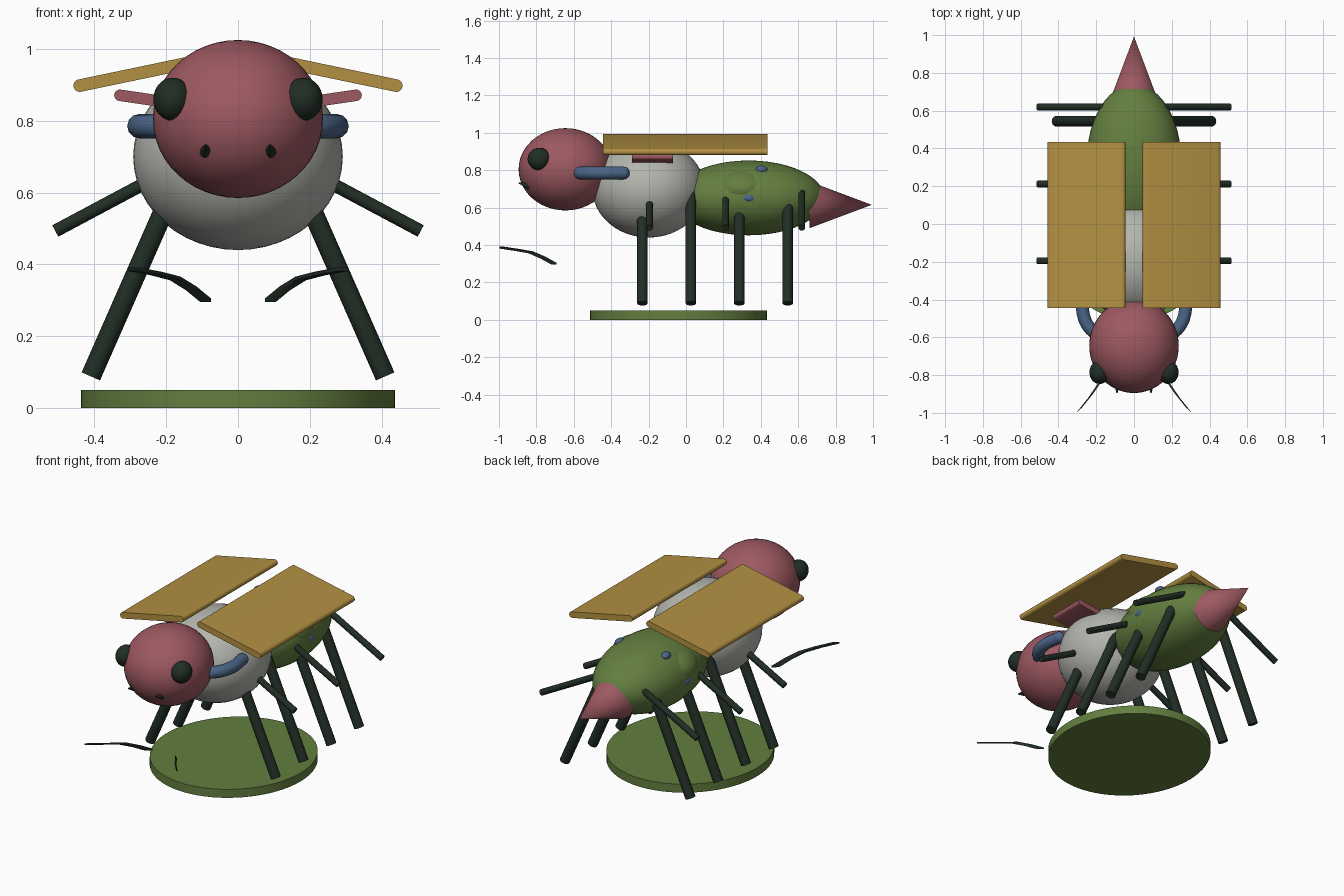
import bpy, bmesh, math
from mathutils import Vector

cube = bpy.data.objects.get("Cube")
if cube:
    bpy.data.objects.remove(cube, do_unlink=True)


def material(name, rgb):
    m = bpy.data.materials.new(name)
    m.use_nodes = True
    col = (*rgb, 1)
    m.diffuse_color = col
    for n in m.node_tree.nodes:
        if n.type == "BSDF_PRINCIPLED":
            n.inputs["Base Color"].default_value = col
            n.inputs["Roughness"].default_value = 0.8
    return m


ROSE = material("dusty rose", (0.34, 0.10, 0.12))
GOLD = material("ochre gold", (0.45, 0.28, 0.055))
GREY = material("pale grey", (0.45, 0.46, 0.42))
GREEN = material("moss green", (0.125, 0.21, 0.05))
DARK = material("dark green black", (0.015, 0.027, 0.018))
BLUE = material("slate blue", (0.07, 0.13, 0.245))
SIDES = (("left", 1), ("right", -1))


def finish(name, bm, mat, smooth=True):
    bmesh.ops.recalc_face_normals(bm, faces=bm.faces)
    me = bpy.data.meshes.new(name)
    bm.to_mesh(me)
    bm.free()
    me.materials.append(mat)
    ob = bpy.data.objects.new(name, me)
    bpy.context.collection.objects.link(ob)
    if smooth:
        bpy.ops.object.select_all(action="DESELECT")
        ob.select_set(True)
        bpy.context.view_layer.objects.active = ob
        bpy.ops.object.shade_smooth_by_angle(angle=math.radians(35))
    return ob


def ellipsoid(name, centre, radii, mat, seg=40):
    bm = bmesh.new()
    bmesh.ops.create_uvsphere(bm, u_segments=seg, v_segments=seg // 2, radius=1)
    bmesh.ops.scale(bm, vec=radii, verts=bm.verts)
    bmesh.ops.translate(bm, vec=centre, verts=bm.verts)
    return finish(name, bm, mat)


def rod(name, a, b, r1, r2, mat, seg=20):
    """Cylinder or cone from point a to point b."""
    a, b = Vector(a), Vector(b)
    bm = bmesh.new()
    bmesh.ops.create_cone(bm, cap_ends=True, segments=seg, radius1=r1,
                          radius2=r2, depth=(b - a).length)
    rot = (b - a).to_track_quat("Z", "Y").to_matrix()
    bmesh.ops.rotate(bm, matrix=rot, verts=bm.verts)
    bmesh.ops.translate(bm, vec=(a + b) / 2, verts=bm.verts)
    return finish(name, bm, mat)


def rounded_plate(name, inner, outer, r, y0, y1, mat):
    """Slab with round long edges; inner and outer are (x, z) edge centres."""
    a, b = Vector(inner), Vector(outer)
    ang = math.atan2(b.y - a.y, b.x - a.x)
    bm = bmesh.new()
    ring = []
    for c, start in ((b, ang - math.pi / 2), (a, ang + math.pi / 2)):
        for i in range(9):
            t = start + math.pi * i / 8
            ring.append(bm.verts.new((c.x + r * math.cos(t), y0, c.y + r * math.sin(t))))
    face = bm.faces.new(ring)
    ext = bmesh.ops.extrude_face_region(bm, geom=[face])["geom"]
    bmesh.ops.translate(bm, vec=(0, y1 - y0, 0),
                        verts=[v for v in ext if isinstance(v, bmesh.types.BMVert)])
    return finish(name, bm, mat)


def tube(name, points, r, mat):
    cu = bpy.data.curves.new(name, "CURVE")
    cu.dimensions = "3D"
    cu.bevel_depth = r
    cu.bevel_resolution = 4
    cu.use_fill_caps = True
    sp = cu.splines.new("BEZIER")
    sp.bezier_points.add(len(points) - 1)
    for bp, p in zip(sp.bezier_points, points):
        bp.co = p
        bp.handle_left_type = bp.handle_right_type = "AUTO"
    cu.materials.append(mat)
    ob = bpy.data.objects.new(name, cu)
    bpy.context.collection.objects.link(ob)
    return ob


def ribbon(name, points, across, thick, mat):
    """Thin flat strip following points, widened along the across vector."""
    bm = bmesh.new()
    rows = [[bm.verts.new(Vector(p) + across * s + Vector((0, 0, h)))
             for s, h in ((-1, -thick), (1, -thick), (1, thick), (-1, thick))]
            for p in points]
    for p, q in zip(rows, rows[1:]):
        for i in range(4):
            j = (i + 1) % 4
            bm.faces.new((p[i], p[j], q[j], q[i]))
    bm.faces.new(rows[0])
    bm.faces.new(rows[-1])
    return finish(name, bm, mat)


# Ground disc
base = rod("base_disc", (0, 0, 0), (0, 0, 0.05), 1, 1, GREEN, 64)
base.scale = (0.438, 0.472, 1)
base.location.y = -0.04

# Body
ellipsoid("head", (0, -0.645, 0.805), (0.237, 0.25, 0.22), ROSE, 48)
ellipsoid("thorax", (0, -0.2, 0.70), (0.292, 0.3, 0.26), GREY, 48)
ellipsoid("abdomen", (0, 0.335, 0.652), (0.25, 0.405, 0.2), GREEN, 48)
ellipsoid("abdomen_swelling", (0, 0.3, 0.70), (0.255, 0.2, 0.13), GREEN)
rod("tail_spike", (0, 0.66, 0.615), (0, 0.993, 0.615), 0.125, 0, ROSE, 40)

for side, s in SIDES:
    # Face
    ellipsoid(f"{side}_eye", (s * 0.182, -0.785, 0.86), (0.054, 0.062, 0.06), DARK, 28)
    rod(f"{side}_fang", (s * 0.09, -0.835, 0.713), (s * 0.09, -0.895, 0.733),
        0.018, 0.003, DARK, 12)

    # Curved shoulder tube with round ends
    path = [(s * x, y, 0.785) for x, y in
            ((0.16, -0.60), (0.235, -0.55), (0.273, -0.45), (0.262, -0.335))]
    tube(f"{side}_shoulder_tube", path, 0.034, BLUE)
    for label, p in (("front", path[0]), ("back", path[-1])):
        ellipsoid(f"{side}_tube_{label}_end", p, (0.034,) * 3, BLUE, 20)

    # Wings and the small plates beneath them
    rounded_plate(f"{side}_wing", (s * 0.062, 0.977), (s * 0.441, 0.898), 0.0175,
                  -0.445, 0.435, GOLD)
    rounded_plate(f"{side}_small_plate", (s * 0.15, 0.845), (s * 0.329, 0.871), 0.016,
                  -0.29, -0.07, ROSE)

    # Abdomen spots
    ellipsoid(f"{side}_upper_spot", (s * 0.15, 0.403, 0.803), (0.025, 0.032, 0.022), BLUE, 20)
    ellipsoid(f"{side}_lower_spot", (s * 0.235, 0.335, 0.652), (0.02, 0.042, 0.022), BLUE, 20)

    # Long standing legs
    for i in range(4):
        y = -0.233 + 0.259 * i
        rod(f"{side}_long_leg_{i + 1}", (s * 0.145, y, 0.69), (s * 0.41, y, 0.088),
            0.028, 0.028, DARK)

    # Short side legs
    for i in range(3):
        y = -0.195 + 0.407 * i
        rod(f"{side}_short_leg_{i + 1}", (s * 0.13, y, 0.695), (s * 0.509, y, 0.493),
            0.018, 0.018, DARK, 16)

    # Loose curved feelers
    ribbon(f"{side}_feeler",
           [(s * x, y, z) for x, y, z in
            ((0.09, -0.705, 0.3), (0.13, -0.765, 0.333), (0.175, -0.83, 0.361),
             (0.23, -0.91, 0.375), (0.29, -0.985, 0.386))],
           Vector((s * 0.015, -0.013, 0)), 0.005, DARK)
